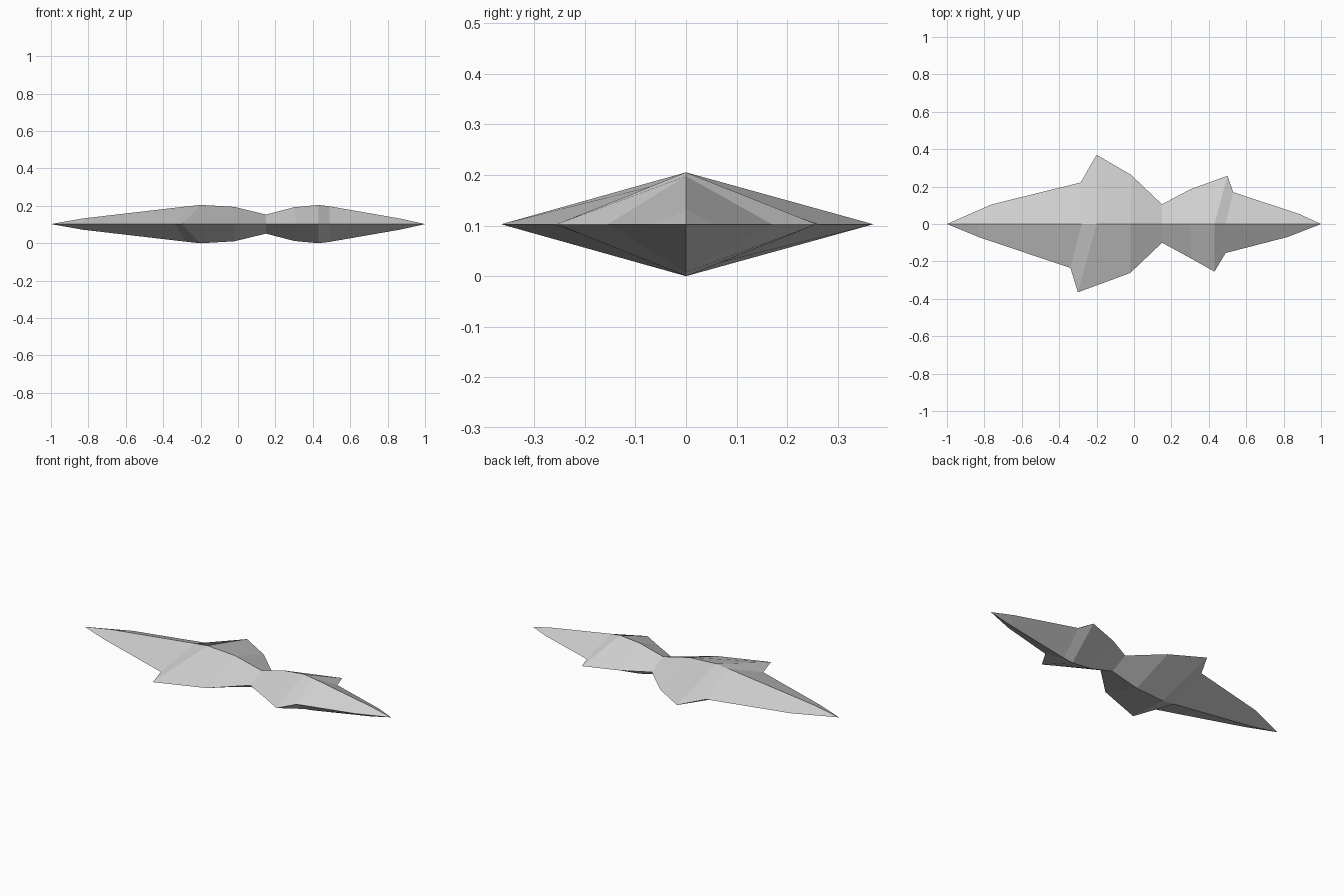
import bpy
import bmesh

cube = bpy.data.objects.get("Cube")
if cube:
    bpy.data.objects.remove(cube, do_unlink=True)

MID = 0.1025  # height of the sharp outer edge

# Cross-sections: ridge x, ridge height, back edge (x, y), front edge (x, y)
SECTIONS = [
    (-0.83, 0.030, (-0.76, 0.105), (-0.83, -0.07)),
    (-0.28, 0.094, (-0.285, 0.222), (-0.34, -0.235)),
    (-0.20, 0.1025, (-0.20, 0.37), (-0.30, -0.365)),
    (-0.02, 0.092, (-0.015, 0.262), (-0.02, -0.262)),
    (0.15, 0.051, (0.15, 0.105), (0.15, -0.10)),
    (0.30, 0.090, (0.30, 0.185), (0.31, -0.187)),
    (0.43, 0.1025, (0.50, 0.258), (0.43, -0.255)),
    (0.49, 0.095, (0.53, 0.17), (0.49, -0.155)),
    (0.87, 0.029, (0.88, 0.055), (0.82, -0.07)),
]

# Plain grey stone colour
grey = bpy.data.materials.new("plain_grey")
grey.use_nodes = True
colour = (0.62, 0.62, 0.62, 1.0)
grey.diffuse_color = colour
grey.node_tree.nodes["Principled BSDF"].inputs["Base Color"].default_value = colour

# Double-pointed blade: diamond rings bridged together and closed at the tips
bm = bmesh.new()
rings = []
for rx, h, back, front in SECTIONS:
    rings.append([
        bm.verts.new((rx, 0, MID + h)),
        bm.verts.new((*back, MID)),
        bm.verts.new((rx, 0, MID - h)),
        bm.verts.new((*front, MID)),
    ])
for a, b in zip(rings, rings[1:]):
    for i in range(4):
        j = (i + 1) % 4
        bm.faces.new((a[i], a[j], b[j], b[i]))
for x, ring in ((-1, rings[0]), (1, rings[-1])):
    tip = bm.verts.new((x, 0, MID))
    for i in range(4):
        bm.faces.new((tip, ring[i], ring[(i + 1) % 4]))
bmesh.ops.recalc_face_normals(bm, faces=bm.faces)

mesh = bpy.data.meshes.new("blade")
bm.to_mesh(mesh)
bm.free()
mesh.materials.append(grey)
blade = bpy.data.objects.new("blade", mesh)
bpy.context.collection.objects.link(blade)
